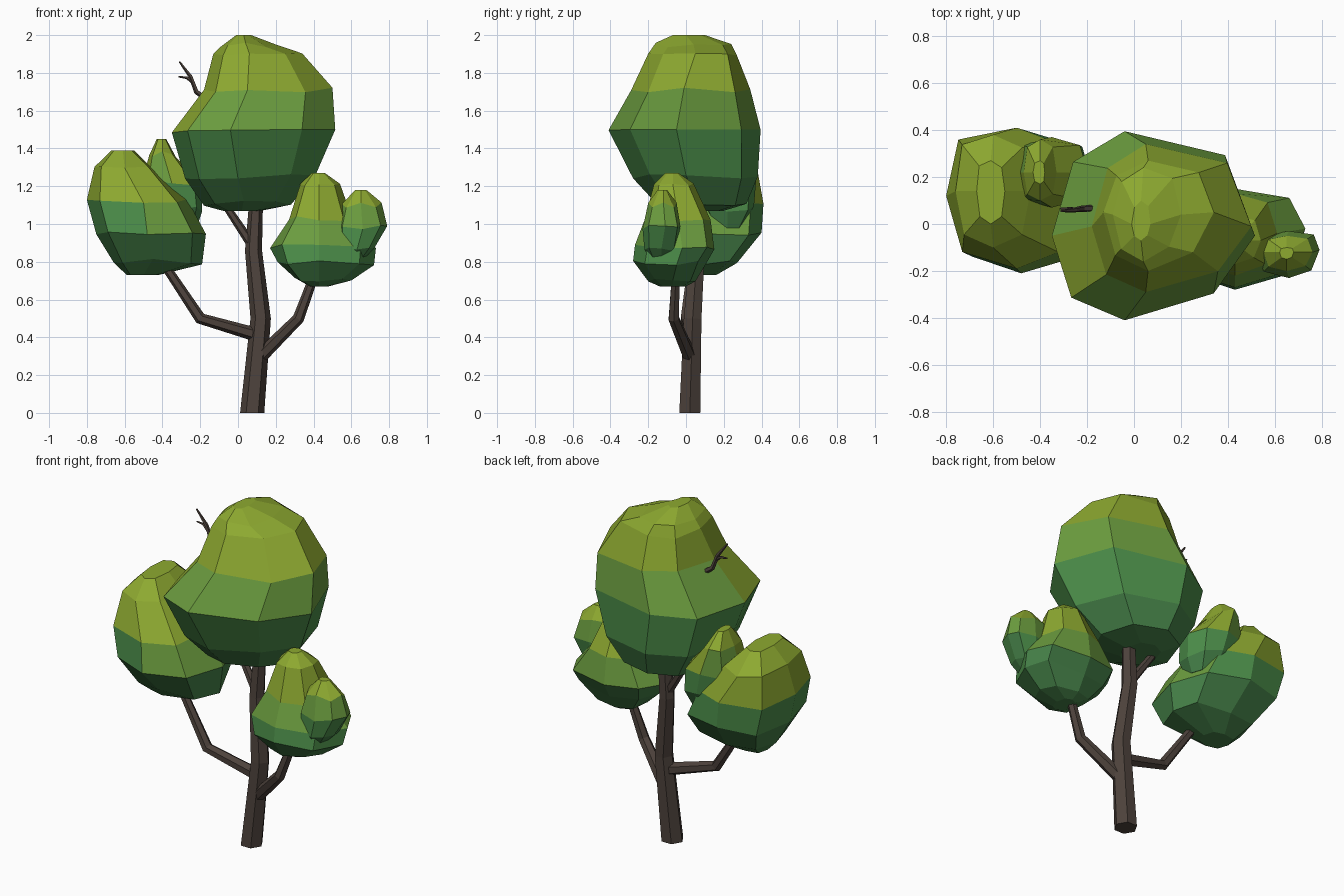
import bpy, bmesh, random
from math import sin, cos, tau, copysign
from mathutils import Vector

random.seed(4)


def material(name, rgb):
    m = bpy.data.materials.new(name)
    m.diffuse_color = (*rgb, 1)
    return m


BARK = material("bark", (0.075, 0.055, 0.045))
LEAVES = [material("leaf_dark", (0.06, 0.22, 0.065)),
          material("leaf_mid", (0.075, 0.28, 0.07)),
          material("leaf_light", (0.15, 0.34, 0.05)),
          material("leaf_top", (0.27, 0.40, 0.03))]


def loft(name, rings, mats):
    """Skin a stack of equal-sized vertex rings, bottom to top, and cap both ends."""
    bm = bmesh.new()
    vs = [[bm.verts.new(p) for p in ring] for ring in rings]
    n = len(vs[0])
    for a, b in zip(vs, vs[1:]):
        for i in range(n):
            j = (i + 1) % n
            bm.faces.new((a[i], a[j], b[j], b[i]))
    bm.faces.new(vs[0][::-1])
    bm.faces.new(vs[-1])
    bmesh.ops.recalc_face_normals(bm, faces=bm.faces)
    me = bpy.data.meshes.new(name)
    bm.to_mesh(me)
    bm.free()
    for m in mats:
        me.materials.append(m)
    ob = bpy.data.objects.new(name, me)
    bpy.context.collection.objects.link(ob)
    return ob


def foliage(name, levels, corners, sides=8, jitter=0.015):
    """Levels are (z, x min, x max, y min, y max, x of front/back tip, y of side tips).
    Corners give the bulge of back right, back left, front left, front right:
    below 1 is boxier than an ellipse, above 1 is flatter."""
    rings = []
    last = len(levels) - 1
    for k, (z, x0, x1, y0, y1, cx, cy) in enumerate(levels):
        ring = []
        for i in range(sides):
            a = tau * i / sides
            p = corners[4 * i // sides]
            c, s = (copysign(abs(v) ** p, v) for v in (cos(a), sin(a)))
            dz = random.uniform(-1, 1) * jitter if 0 < k < last else 0
            ring.append((cx + c * (x1 - cx if c > 0 else cx - x0),
                         cy + s * (y1 - cy if s > 0 else cy - y0), z + dz))
        rings.append(ring)
    ob = loft(name, rings, LEAVES)
    # Colour runs from dark green below to yellow green on top
    lo, hi = levels[0][0], levels[-1][0]
    for p in ob.data.polygons:
        t = (p.center.z - lo) / (hi - lo) + 0.25 * p.normal.z
        p.material_index = 0 if t < 0.2 else 1 if t < 0.5 else 2 if t < 0.72 else 3


def limb(name, path, sides=6):
    """Path points are (x, y, z, radius)."""
    pts = [Vector(p[:3]) for p in path]
    rings = []
    for k, p in enumerate(pts):
        d = (pts[min(k + 1, len(pts) - 1)] - pts[max(k - 1, 0)]).normalized()
        if k == 0 and p.z == 0:
            d = Vector((0, 0, 1))
        u = d.cross(Vector((0, 1, 0))).normalized()
        v = d.cross(u)
        rings.append([p + path[k][3] * (u * cos(tau * i / sides) + v * sin(tau * i / sides))
                      for i in range(sides)])
    loft(name, rings, [BARK])


# Trunk and branches
limb("trunk", [(0.075, 0.02, 0, 0.064), (0.12, 0.035, 0.5, 0.054),
               (0.082, 0.06, 0.86, 0.045), (0.1, 0.07, 1.2, 0.034)])
limb("left_branch", [(0.11, 0.03, 0.41, 0.037), (-0.2, 0.0, 0.5, 0.031),
                     (-0.44, 0.04, 0.86, 0.022)])
limb("right_branch", [(0.12, 0.02, 0.3, 0.037), (0.32, -0.065, 0.5, 0.031),
                      (0.43, -0.05, 0.8, 0.022)])
limb("upper_branch", [(0.08, 0.06, 0.88, 0.026), (-0.06, 0.09, 1.09, 0.02),
                      (-0.1, 0.09, 1.2, 0.017)])

# Bare twig poking out of the crown
limb("twig", [(-0.12, 0.07, 1.63, 0.017), (-0.22, 0.065, 1.7, 0.014),
              (-0.25, 0.06, 1.78, 0.011), (-0.31, 0.055, 1.86, 0.005)], 5)
limb("twig_fork", [(-0.24, 0.06, 1.75, 0.01), (-0.27, 0.065, 1.775, 0.008),
                   (-0.315, 0.065, 1.78, 0.004)], 5)

# Foliage clumps
foliage("crown", [(1.07, -0.08, 0.12, -0.05, 0.2, 0.02, 0.08),
                  (1.11, -0.18, 0.28, -0.17, 0.32, 0.03, 0.06),
                  (1.25, -0.28, 0.41, -0.28, 0.38, 0.0, 0.0),
                  (1.49, -0.35, 0.515, -0.41, 0.395, -0.04, -0.05),
                  (1.71, -0.18, 0.50, -0.29, 0.34, 0.05, -0.01),
                  (1.89, -0.13, 0.34, -0.2, 0.27, 0.06, 0.05),
                  (1.95, -0.09, 0.2, -0.16, 0.24, 0.04, 0.04),
                  (2.0, -0.01, 0.07, -0.07, 0.1, 0.03, 0.0)], (0.75, 1.0, 0.9, 1.1))
foliage("left_clump", [(0.73, -0.59, -0.42, 0.0, 0.16, -0.5, 0.08),
                       (0.80, -0.66, -0.19, -0.1, 0.27, -0.45, 0.1),
                       (0.95, -0.75, -0.17, -0.21, 0.40, -0.48, 0.1),
                       (1.12, -0.80, -0.27, -0.19, 0.41, -0.5, 0.12),
                       (1.29, -0.76, -0.44, -0.1, 0.38, -0.6, 0.14),
                       (1.39, -0.67, -0.55, 0.0, 0.27, -0.61, 0.14)], (0.75, 0.55, 0.75, 0.75))
foliage("left_small_clump", [(0.98, -0.40, -0.22, 0.14, 0.3, -0.31, 0.22),
                             (1.08, -0.46, -0.19, 0.08, 0.36, -0.32, 0.22),
                             (1.22, -0.51, -0.195, 0.07, 0.37, -0.35, 0.22),
                             (1.37, -0.47, -0.33, 0.1, 0.36, -0.4, 0.22),
                             (1.45, -0.43, -0.38, 0.17, 0.27, -0.4, 0.22)], (0.75,) * 4)
foliage("right_clump", [(0.67, 0.38, 0.48, -0.14, 0.0, 0.43, -0.07),
                        (0.71, 0.3, 0.6, -0.2, 0.05, 0.43, -0.07),
                        (0.79, 0.21, 0.72, -0.28, 0.1, 0.43, -0.05),
                        (0.88, 0.17, 0.73, -0.27, 0.15, 0.43, -0.02),
                        (1.03, 0.27, 0.61, -0.22, 0.13, 0.43, -0.04),
                        (1.2, 0.33, 0.54, -0.17, 0.04, 0.43, -0.07),
                        (1.27, 0.39, 0.46, -0.11, -0.04, 0.43, -0.07)], (0.75, 0.85, 0.8, 0.9))
foliage("right_small_clump", [(0.82, 0.56, 0.67, -0.19, -0.08, 0.62, -0.13),
                              (0.87, 0.53, 0.72, -0.22, -0.05, 0.63, -0.13),
                              (0.98, 0.52, 0.79, -0.23, -0.03, 0.66, -0.11),
                              (1.1, 0.55, 0.76, -0.2, -0.05, 0.65, -0.12),
                              (1.18, 0.62, 0.68, -0.15, -0.1, 0.65, -0.12)],
        (0.6, 0.75, 0.75, 0.9))
